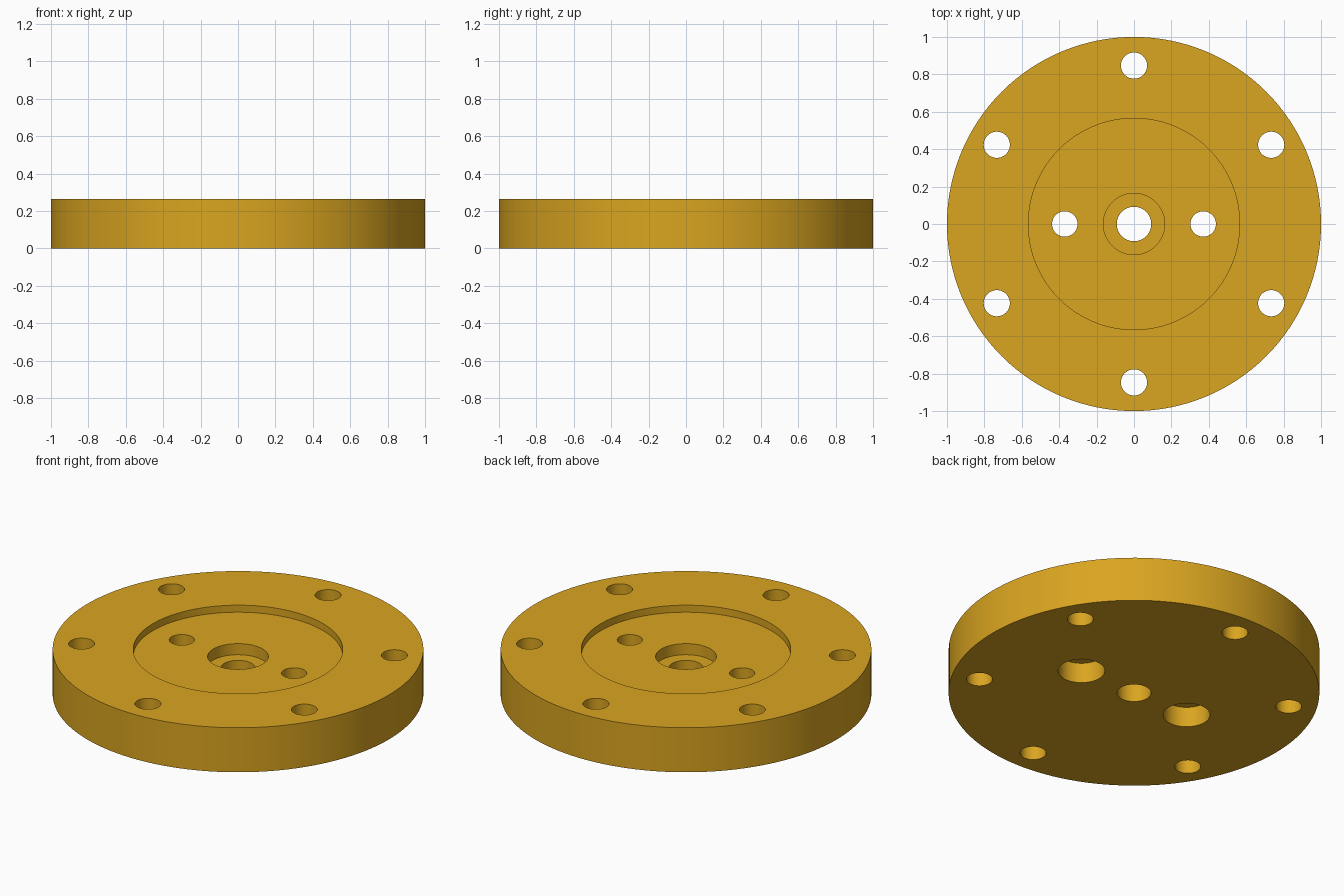
import bpy, math

if "Cube" in bpy.data.objects:
    bpy.data.objects.remove(bpy.data.objects["Cube"])

THICK = 0.265
FLOOR = THICK - 0.042      # floor of the wide top recess

gold = bpy.data.materials.new("golden_yellow")
gold.diffuse_color = (0.701, 0.376, 0.0144, 1)
gold.use_nodes = True
gold.node_tree.nodes["Principled BSDF"].inputs["Base Color"].default_value = gold.diffuse_color


def cylinder(name, x, y, radius, z0, z1, sides=64):
    bpy.ops.mesh.primitive_cylinder_add(vertices=sides, radius=radius, depth=z1 - z0,
                                        location=(x, y, (z0 + z1) / 2))
    ob = bpy.context.object
    ob.name = name
    ob.data.materials.append(gold)
    return ob


# Round plate
plate = cylinder("flange_plate", 0, 0, 1.0, 0, THICK, 128)


def cut(x, y, radius, z0, z1, sides=64):
    cutter = cylinder("hole_cutter", x, y, radius, z0, z1, sides)
    cutter.hide_render = True
    mod = plate.modifiers.new("hole", 'BOOLEAN')
    mod.operation = 'DIFFERENCE'
    mod.solver = 'EXACT'
    mod.object = cutter
    bpy.context.view_layer.objects.active = plate
    bpy.ops.object.modifier_apply(modifier=mod.name)
    bpy.data.objects.remove(cutter, do_unlink=True)


# Wide recess, centre counterbore and centre through hole
cut(0, 0, 0.565, FLOOR, 0.4, 128)
cut(0, 0, 0.164, FLOOR - 0.066, 0.4)
cut(0, 0, 0.092, -0.1, 0.4)

# Two inner screw holes, counterbored from below
for x in (-0.37, 0.37):
    cut(x, 0, 0.126, -0.1, 0.12)
    cut(x, 0, 0.068, -0.1, 0.4)

# Ring of six outer screw holes
for k in range(6):
    a = math.radians(30 + 60 * k)
    cut(0.847 * math.cos(a), 0.847 * math.sin(a), 0.07, -0.1, 0.4)

# Smooth walls with crisp rims
bpy.ops.object.select_all(action='DESELECT')
plate.select_set(True)
bpy.context.view_layer.objects.active = plate
bpy.ops.object.shade_smooth_by_angle(angle=math.radians(30))
